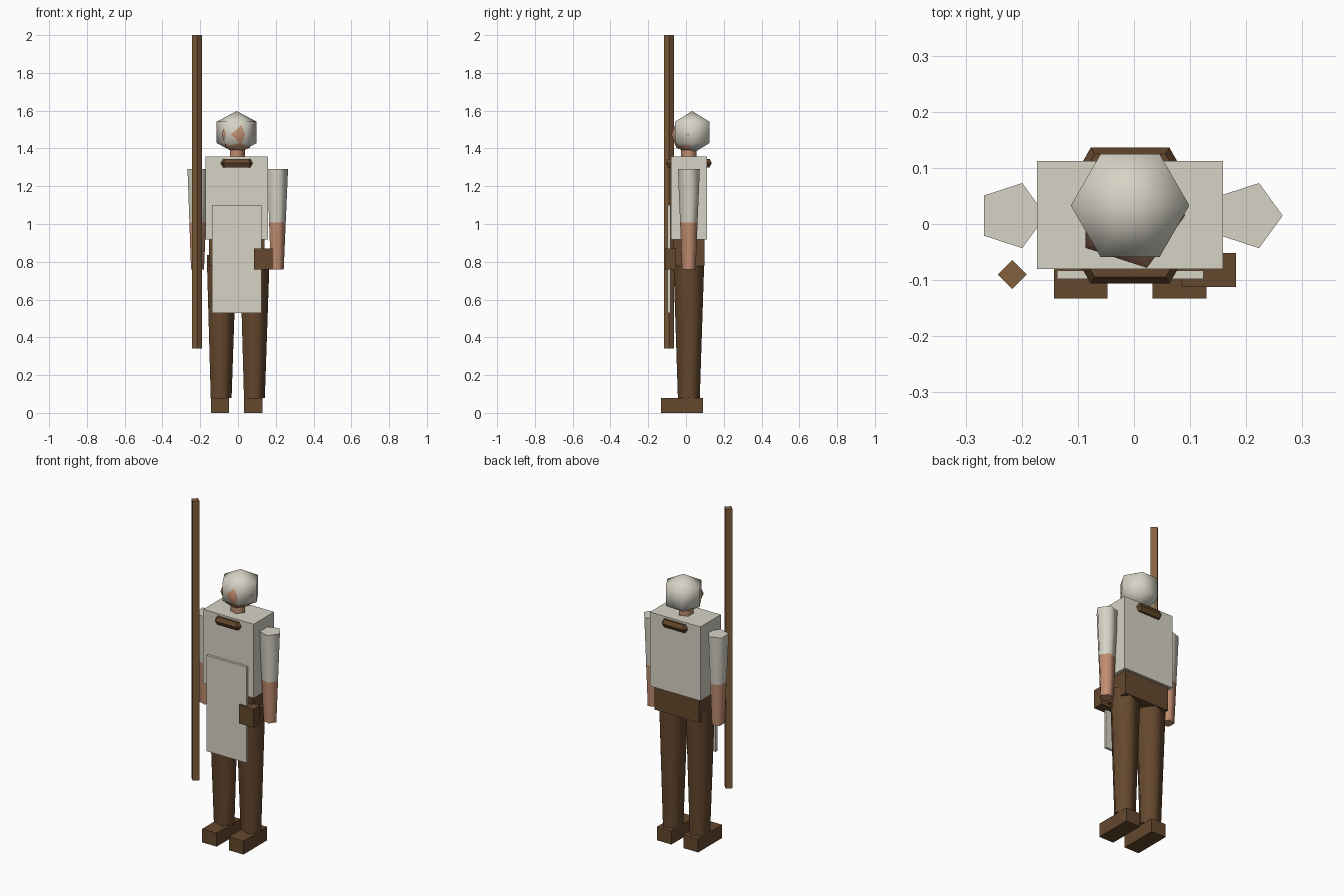
import bpy, bmesh
from math import sin, cos, pi, radians

if "Cube" in bpy.data.objects:
    bpy.data.objects.remove(bpy.data.objects["Cube"], do_unlink=True)


def material(name, rgb):
    m = bpy.data.materials.new(name)
    m.use_nodes = True
    m.diffuse_color = (*rgb, 1)
    m.node_tree.nodes["Principled BSDF"].inputs["Base Color"].default_value = (*rgb, 1)
    return m


CLOTH = material("off_white_cloth", (0.67, 0.65, 0.56))
BROWN = material("dark_brown_leather", (0.13, 0.065, 0.027))
WOOD = material("wood", (0.23, 0.12, 0.048))
SKIN = material("skin", (0.54, 0.27, 0.165))

MID_X, MID_Y = -0.007, 0.015   # centre line of the body


def finish(name, bm, mat, smooth):
    bmesh.ops.recalc_face_normals(bm, faces=bm.faces[:])
    mesh = bpy.data.meshes.new(name)
    bm.to_mesh(mesh)
    bm.free()
    mesh.materials.append(mat)
    ob = bpy.data.objects.new(name, mesh)
    bpy.context.collection.objects.link(ob)
    if smooth:
        bpy.ops.object.select_all(action="DESELECT")
        ob.select_set(True)
        bpy.context.view_layer.objects.active = ob
        bpy.ops.object.shade_smooth_by_angle(angle=radians(smooth))
    return ob


def box(name, mat, x, y, z):
    """Box from (min, max) ranges."""
    bm = bmesh.new()
    bmesh.ops.create_cube(bm, size=1)
    for v in bm.verts:
        v.co = [r[0] + (r[1] - r[0]) * (c + 0.5) for r, c in zip((x, y, z), v.co)]
    return finish(name, bm, mat, 0)


def lathe(name, mat, x, y, profile, sides, smooth=80, closed=False):
    """Spin (radius, z) points round an upright axis; first corner faces +x."""
    bm = bmesh.new()
    rings = []
    for r, z in profile:
        count = sides if r > 1e-5 else 1
        rings.append([bm.verts.new((x + r * cos(2 * pi * i / sides),
                                    y + r * sin(2 * pi * i / sides), z))
                      for i in range(count)])
    pairs = list(zip(rings, rings[1:]))
    if closed:
        pairs.append((rings[-1], rings[0]))
    for a, b in pairs:
        for i in range(sides):
            j = (i + 1) % sides
            corners = [a[i % len(a)], a[j % len(a)], b[j % len(b)], b[i % len(b)]]
            bm.faces.new(list(dict.fromkeys(corners)))
    if not closed:
        for ring in (rings[0], rings[-1]):
            if len(ring) > 2:
                bm.faces.new(ring)
    return finish(name, bm, mat, smooth)


def ball(name, mat, x, y, z, radius, height, sides, bands):
    profile = [(radius * sin(pi * k / bands), z - height * cos(pi * k / bands))
               for k in range(bands + 1)]
    return lathe(name, mat, x, y, profile, sides, smooth=100)


# Body, hips and apron
box("torso", CLOTH, (-0.173, 0.159), (-0.08, 0.112), (0.917, 1.357))
box("hips", BROWN, (-0.154, 0.14), (-0.068, 0.098), (0.777, 0.917))
box("apron", CLOTH, (-0.137, 0.124), (-0.098, -0.083), (0.53, 1.10))
box("belt_pouch", BROWN, (0.085, 0.182), (-0.112, -0.052), (0.76, 0.87))

# Collar ring, partly sunk in the torso
collar = [(0.113 + 0.027 * cos(k * pi / 3), 1.322 + 0.027 * sin(k * pi / 3))
          for k in range(6)]
lathe("collar", BROWN, MID_X, MID_Y, collar, 6, smooth=50, closed=True)

# Limbs and feet
for side, s in (("left", 1), ("right", -1)):
    arm_x, leg_x = MID_X + s * 0.211, MID_X + s * 0.088
    lathe(side + "_sleeve", CLOTH, arm_x, MID_Y, [(0.0486, 1.007), (0.061, 1.292)], 5)
    lathe(side + "_forearm", SKIN, arm_x, MID_Y, [(0.038, 0.76), (0.0486, 1.007)], 5)
    lathe(side + "_leg", BROWN, leg_x, MID_Y, [(0.061, 0.08), (0.087, 0.835)], 5)
    box(side + "_foot", BROWN, (leg_x - 0.048, leg_x + 0.048), (-0.133, 0.09), (0, 0.08))

# Head under a close-fitting cap
lathe("neck", SKIN, MID_X, MID_Y, [(0.043, 1.33), (0.043, 1.42)], 5)
ball("head", SKIN, MID_X, MID_Y, 1.473, 0.098, 0.098, 5, 4)
ball("cap", CLOTH, MID_X, 0.033, 1.485, 0.122, 0.113, 6, 3)

# Staff
lathe("staff", WOOD, -0.217, -0.09, [(0.026, 0.34), (0.026, 2.0)], 4, smooth=0)
